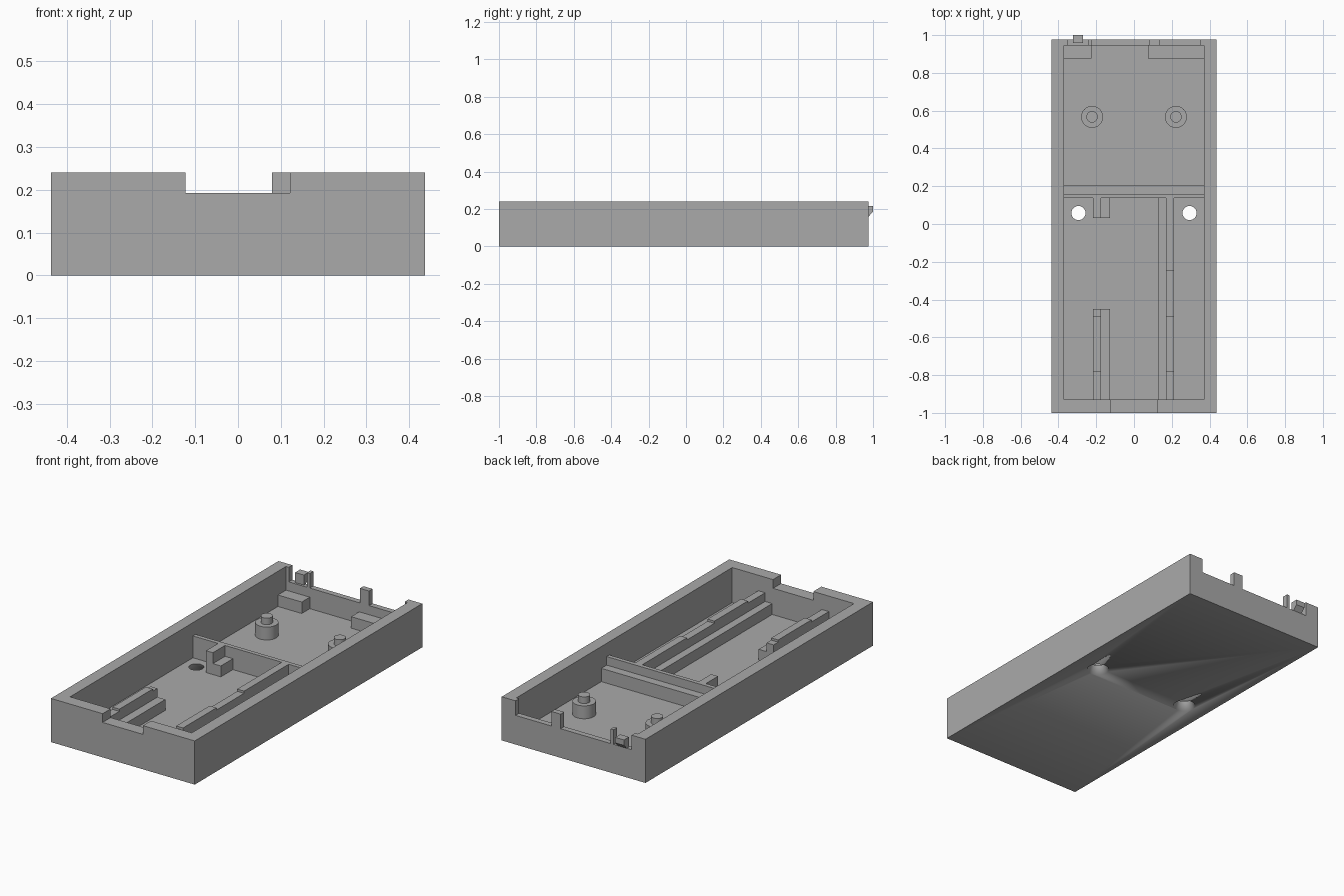
import bpy, bmesh, math
from mathutils import Matrix

if "Cube" in bpy.data.objects:
    bpy.data.objects.remove(bpy.data.objects["Cube"])

grey = bpy.data.materials.new("grey_plastic")
grey.diffuse_color = (0.40, 0.40, 0.40, 1)
grey.use_nodes = True
grey.node_tree.nodes["Principled BSDF"].inputs["Base Color"].default_value = grey.diffuse_color
FLOOR = 0.047


def finish(name, bm):
    bmesh.ops.recalc_face_normals(bm, faces=bm.faces)
    me = bpy.data.meshes.new(name)
    bm.to_mesh(me)
    bm.free()
    me.materials.append(grey)
    ob = bpy.data.objects.new(name, me)
    bpy.context.collection.objects.link(ob)
    return ob


def box(name, x0, x1, y0, y1, z0, z1):
    bm = bmesh.new()
    m = Matrix.Translation(((x0 + x1) / 2, (y0 + y1) / 2, (z0 + z1) / 2)) @ \
        Matrix.Diagonal((x1 - x0, y1 - y0, z1 - z0, 1))
    bmesh.ops.create_cube(bm, size=1, matrix=m)
    return finish(name, bm)


def cone(name, x, y, z0, z1, r0, r1):
    bm = bmesh.new()
    bmesh.ops.create_cone(bm, cap_ends=True, segments=48, radius1=r0, radius2=r1, depth=z1 - z0,
                          matrix=Matrix.Translation((x, y, (z0 + z1) / 2)))
    return smooth(finish(name, bm))


def smooth(ob):
    bpy.ops.object.select_all(action='DESELECT')
    bpy.context.view_layer.objects.active = ob
    ob.select_set(True)
    bpy.ops.object.shade_smooth_by_angle(angle=math.radians(30))
    return ob


def extrude_x(name, profile, x0, x1):
    """Extrude a (y, z) outline along x."""
    bm = bmesh.new()
    f = bm.faces.new([bm.verts.new((x0, y, z)) for y, z in profile])
    r = bmesh.ops.extrude_face_region(bm, geom=[f])
    for v in r["geom"]:
        if isinstance(v, bmesh.types.BMVert):
            v.co.x = x1
    return finish(name, bm)


# Open tray: outer block with cavity, wall notches and countersunk holes cut out
tray = box("tray", -0.437, 0.437, -1, 0.976, 0, 0.24)
cutters = [
    box("cavity_cutter", -0.37, 0.37, -0.93, 0.945, FLOOR, 0.4),
    box("front_notch_cutter", -0.123, 0.122, -1.1, -0.9, 0.192, 0.4),
    box("back_notch_cutter", -0.353, 0.353, 0.9, 1.1, 0.16, 0.4),
]
for s in (-1, 1):
    cutters.append(cone("screw_hole_cutter", s * 0.294, 0.058, -0.001, FLOOR + 0.001, 0.057, 0.037))
for c in cutters:
    mod = tray.modifiers.new("cut", 'BOOLEAN')
    mod.operation = 'DIFFERENCE'
    mod.solver = 'EXACT'
    mod.object = c
    c.hide_render = True
    c.hide_viewport = True
    c.hide_set(True)
smooth(tray)

# Cross wall with a lower step behind it
extrude_x("cross_wall", [(0.137, FLOOR), (0.137, 0.167), (0.16, 0.167), (0.16, 0.12),
                         (0.2065, 0.12), (0.2065, FLOOR)], -0.37, 0.37)

# Rails: low inner ledge and taller outer strip with stepped top
LOW, MID, TALL = 0.107, 0.155, 0.167
box("left_ledge", -0.175, -0.127, -0.93, -0.45, FLOOR, LOW)
extrude_x("left_rail", [(-0.93, FLOOR), (-0.93, MID), (-0.78, MID), (-0.78, TALL), (-0.49, TALL),
                        (-0.49, MID), (-0.45, MID), (-0.45, FLOOR)], -0.217, -0.175)
box("right_ledge", 0.127, 0.17, -0.93, 0.137, FLOOR, LOW)
extrude_x("right_rail", [(-0.93, FLOOR), (-0.93, MID), (-0.78, MID), (-0.78, TALL), (-0.49, TALL),
                         (-0.49, MID), (-0.25, MID), (-0.25, TALL), (0.137, TALL),
                         (0.137, FLOOR)], 0.17, 0.212)

# Short stepped stop against the cross wall
box("stop_ledge", -0.175, -0.127, 0.032, 0.137, FLOOR, LOW)
box("stop_rail", -0.217, -0.175, 0.032, 0.137, FLOOR, TALL)

# Stepped locating pegs
for side, s in (("left", -1), ("right", 1)):
    cone(side + "_peg_base", s * 0.222, 0.567, FLOOR, 0.118, 0.058, 0.058)
    cone(side + "_peg_tip", s * 0.222, 0.567, 0.118, 0.154, 0.03, 0.03)

# Support blocks at the back wall
box("left_support", -0.37, -0.225, 0.875, 0.945, FLOOR, 0.11)
box("right_support", 0.075, 0.37, 0.875, 0.945, FLOOR, 0.11)

# Posts and latch standing in the back notch
box("back_post", 0.079, 0.135, 0.945, 0.976, 0.16, 0.24)
box("thin_post", -0.243, -0.225, 0.945, 0.976, 0.16, 0.24)
extrude_x("latch", [(0.957, 0.16), (0.957, 0.215), (1.0, 0.215), (1.0, 0.185), (0.976, 0.16)],
          -0.323, -0.27)
